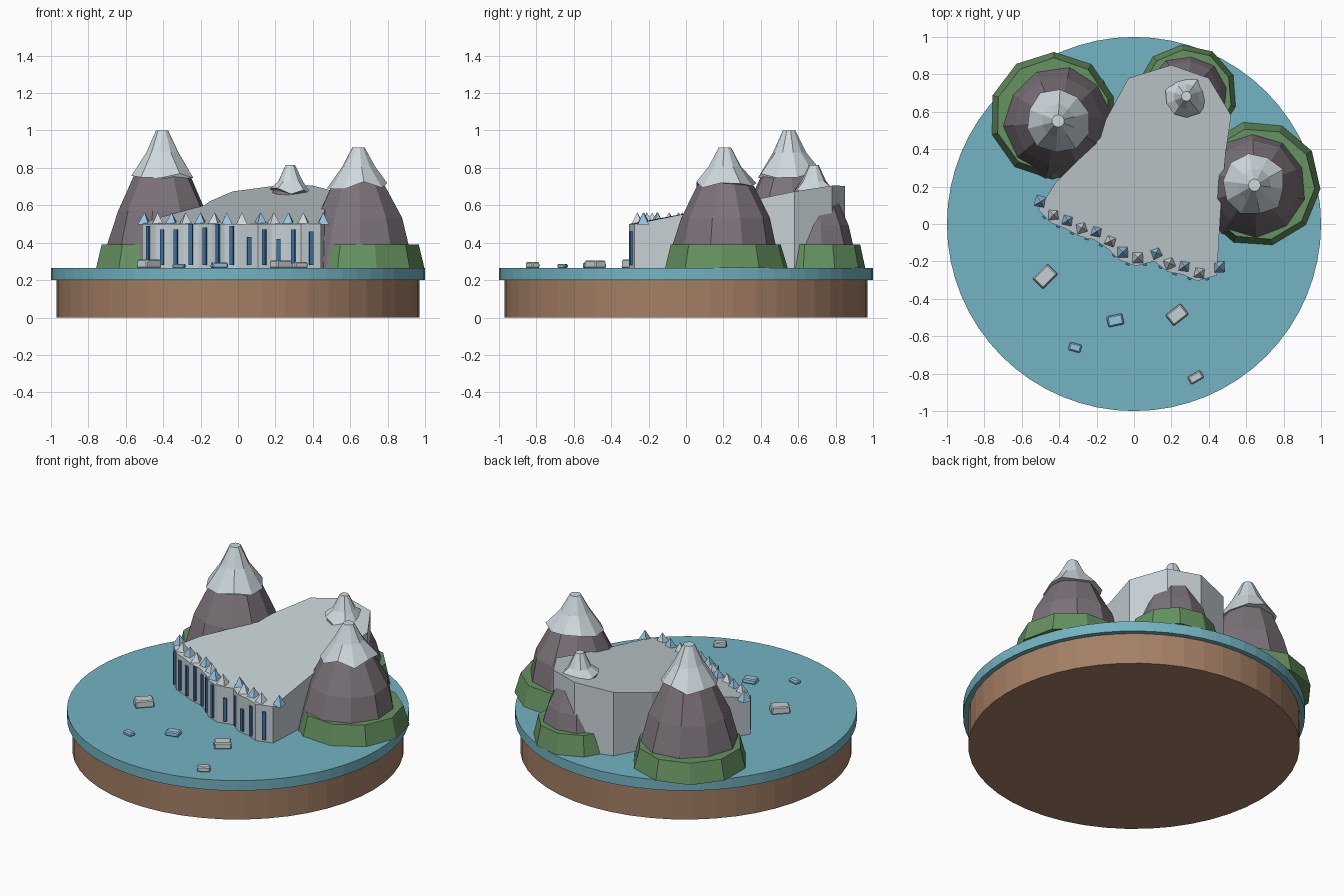
import bpy, bmesh, math, random
from mathutils import Matrix, Vector

cube = bpy.data.objects.get("Cube")
if cube:
    bpy.data.objects.remove(cube, do_unlink=True)
rng = random.Random(4)


def material(name, *rgb):
    lin = [((c / 255 + 0.055) / 1.055) ** 2.4 for c in rgb] + [1]
    m = bpy.data.materials.new(name)
    m.use_nodes = True
    m.diffuse_color = lin
    m.node_tree.nodes["Principled BSDF"].inputs["Base Color"].default_value = lin
    return m


EARTH = material("earth brown", 165, 128, 101)
WATER = material("water teal", 115, 180, 195)
ICE = material("glacier ice", 198, 208, 212)
ROCK = material("mountain rock", 124, 115, 122)
GRASS = material("foothill green", 102, 146, 96)
SNOW = material("snow", 206, 217, 222)
PALE_BLUE = material("pale blue ice", 150, 196, 226)
DEEP_BLUE = material("crevasse blue", 58, 114, 164)


def finish(bm, name, mat):
    bmesh.ops.recalc_face_normals(bm, faces=bm.faces)
    me = bpy.data.meshes.new(name)
    bm.to_mesh(me)
    bm.free()
    me.materials.append(mat)
    ob = bpy.data.objects.new(name, me)
    bpy.context.collection.objects.link(ob)
    return ob


def loft(name, rings, mat):
    """Skin a stack of equal-length point rings and cap both ends."""
    bm = bmesh.new()
    loops = [[bm.verts.new(p) for p in ring] for ring in rings]
    n = len(loops[0])
    for low, high in zip(loops, loops[1:]):
        for i in range(n):
            j = (i + 1) % n
            bm.faces.new((low[i], low[j], high[j], high[i]))
    bm.faces.new(loops[0])
    bm.faces.new(loops[-1])
    return finish(bm, name, mat)


def ring(cx, cy, z, r, n, turn=0.0, jitter=0.0, zjit=0.0):
    pts = []
    for i in range(n):
        a = turn + math.tau * i / n
        rr = r * (1 + rng.uniform(-jitter, jitter))
        pts.append((cx + rr * math.cos(a), cy + rr * math.sin(a),
                    z + rng.uniform(-zjit, zjit)))
    return pts


def block(name, mat, loc, size, turn, taper=1.0):
    """Box standing on loc, with its top narrowed by taper."""
    bm = bmesh.new()
    bmesh.ops.create_cube(bm, size=1)
    for v in bm.verts:
        if v.co.z > 0:
            v.co.x *= taper
            v.co.y *= taper
        v.co.z += 0.5
        v.co = Vector([a * b for a, b in zip(v.co, size)])
    bm.transform(Matrix.Translation(loc) @ Matrix.Rotation(turn, 4, "Z"))
    return finish(bm, name, mat)


# Round base with water on top
SEA = 0.265
loft("earth_base", [ring(0, 0, z, 0.97, 48) for z in (0, 0.2)], EARTH)
loft("water_disc", [ring(0, 0, z, 1.0, 64) for z in (0.2, SEA)], WATER)

# Mountains: rock body, green foothill and ragged snow cap
PROFILE = [(0, 0.98), (0.19, 0.87), (0.42, 0.74), (0.68, 0.475), (0.84, 0.25), (1, 0.1)]


def mountain(side, cx, cy, radius, top, shift, turn, cap_start):
    h = top - SEA
    rx, ry = cx + shift[0] * 0.5, cy + shift[1] * 0.5
    rock = []
    for f, r in PROFILE:
        rock.append(ring(rx, ry, SEA + f * h * 0.99, r * radius * 0.97, 10, turn,
                         0.035 if f < 0.8 else 0.01))
    loft(side + "_mountain_rock", rock, ROCK)
    loft(side + "_mountain_foothill",
         [ring(cx - shift[0], cy - shift[1], SEA, radius * 1.02, 10, turn + 0.2, 0.01),
          ring(cx - shift[0], cy - shift[1], 0.39, radius * 0.92, 10, turn + 0.2, 0.01)], GRASS)
    cap = [ring(rx, ry, SEA + cap_start * h, radius * (0.515 - (cap_start - 0.67) * 1.35),
                10, turn + 0.15, 0.07, 0.025),
           ring(rx, ry, SEA + 0.84 * h, radius * 0.265, 10, turn + 0.15, 0.05),
           ring(rx, ry, top, radius * 0.1, 10, turn + 0.15)]
    loft(side + "_mountain_snow", cap, SNOW)


mountain("right_hand", -0.415, 0.56, 0.335, 1.0, (0.018, -0.018), 0.1, 0.68)
mountain("left_hand", 0.65, 0.21, 0.33, 0.91, (-0.012, -0.004), 0.35, 0.68)
mountain("back", 0.28, 0.685, 0.265, 0.815, (0.0, -0.004), 0.2, 0.74)

# Glacier: sloping slab with a pleated front cliff
SPIRES = [(-0.5, 0.12), (-0.43, 0.05), (-0.355, 0.02), (-0.28, -0.02), (-0.2, -0.04),
          (-0.125, -0.09), (-0.06, -0.15), (0.02, -0.18), (0.12, -0.155), (0.19, -0.21),
          (0.27, -0.225), (0.35, -0.26), (0.455, -0.23)]
front = [(x - 0.012, y - 0.045) for x, y in SPIRES]
REAR = [(0.465, 0.1), (0.49, 0.38), (0.52, 0.58), (0.4, 0.78), (0.2, 0.85),
        (-0.03, 0.78), (-0.15, 0.56), (-0.18, 0.46), (-0.42, 0.22)]


def ice_height(x, y):
    return 0.5 + 0.21 * max(0, (x + 0.512) * 0.344 + (y - 0.075) * 0.939)


outline = front + REAR
loft("glacier", [[(x, y, SEA) for x, y in outline],
                 [(x, y, ice_height(x, y)) for x, y in outline]], ICE)

# Ice spires along the cliff top
for i, (x, y) in enumerate(SPIRES):
    bm = bmesh.new()
    bmesh.ops.create_cone(bm, cap_ends=True, segments=4, radius1=0.042, radius2=0, depth=0.065,
                          matrix=Matrix.Translation((x, y, 0.53))
                          @ Matrix.Rotation(rng.uniform(0.2, 1.2), 4, "Z"))
    finish(bm, f"ice_spire_{i}", SNOW if i % 2 else PALE_BLUE)

# Crevasses down the middle of each cliff pleat
TOPS = [0.49, 0.47, 0.47, 0.5, 0.48, 0.5, 0.49, 0.43, 0.47, 0.42, 0.47, 0.46]
for i, (a, b, top) in enumerate(zip(front, front[1:], TOPS)):
    turn = math.atan2(b[1] - a[1], b[0] - a[0])
    block(f"crevasse_{i}", DEEP_BLUE, ((a[0] + b[0]) / 2, (a[1] + b[1]) / 2, 0.28),
          (0.021, 0.022, top - 0.28), turn)

# Floating ice blocks: position, length, width, height, turn in degrees, material
FLOES = [(-0.475, -0.28, 0.115, 0.08, 0.045, 45, ICE), (0.23, -0.485, 0.105, 0.075, 0.04, 38, ICE),
         (0.33, -0.82, 0.08, 0.047, 0.032, 30, ICE), (-0.1, -0.515, 0.087, 0.06, 0.03, 12, PALE_BLUE),
         (-0.315, -0.66, 0.068, 0.045, 0.022, -15, PALE_BLUE)]
for i, (x, y, l, w, h, deg, mat) in enumerate(FLOES):
    floe = block(f"ice_floe_{i}", mat, (x, y, SEA), (l, w, h), math.radians(deg), 0.93)
    bevel = floe.modifiers.new("chamfer", "BEVEL")
    bevel.width = 0.006
    bevel.segments = 1
